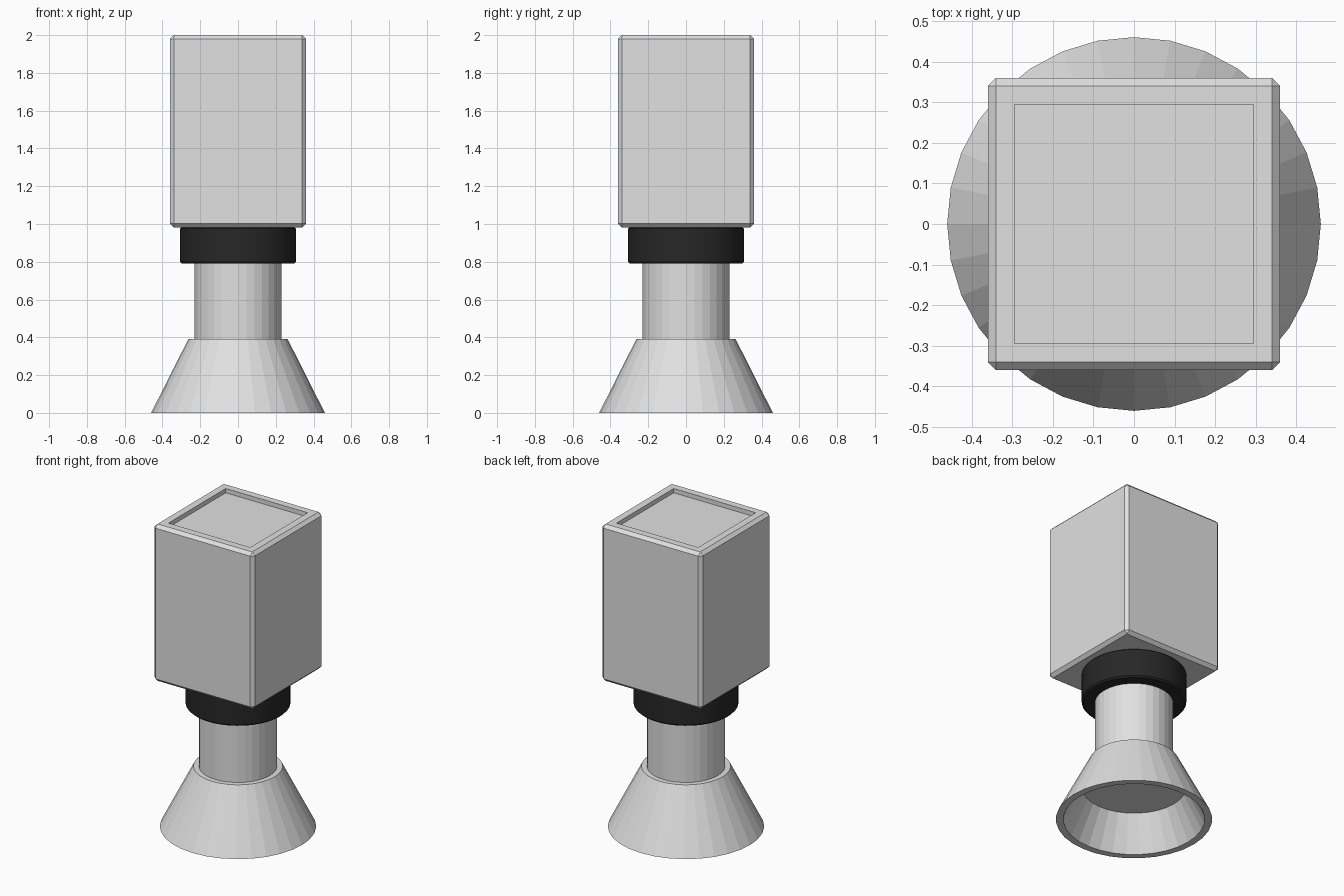
import bpy, bmesh, math

if "Cube" in bpy.data.objects:
    bpy.data.objects.remove(bpy.data.objects["Cube"])


def material(name, rgb):
    m = bpy.data.materials.new(name)
    m.diffuse_color = (*rgb, 1)
    m.use_nodes = True
    m.node_tree.nodes["Principled BSDF"].inputs["Base Color"].default_value = m.diffuse_color
    return m


grey = material("light_grey", (0.75, 0.75, 0.75))
black = material("soft_black", (0.02, 0.02, 0.02))


def finish(name, bm, mat):
    bmesh.ops.recalc_face_normals(bm, faces=bm.faces[:])
    mesh = bpy.data.meshes.new(name)
    bm.to_mesh(mesh)
    bm.free()
    mesh.materials.append(mat)
    ob = bpy.data.objects.new(name, mesh)
    bpy.context.collection.objects.link(ob)
    return ob


def lathe(name, profile, sides, mat):
    """Turn an (r, z) profile around z and cap both ends."""
    bm = bmesh.new()
    rings = []
    for r, z in profile:
        rings.append([bm.verts.new((r * math.cos(2 * math.pi * i / sides),
                                    r * math.sin(2 * math.pi * i / sides), z))
                      for i in range(sides)])
    for a, b in zip(rings, rings[1:]):
        for i in range(sides):
            j = (i + 1) % sides
            bm.faces.new((a[i], a[j], b[j], b[i]))
    bm.faces.new(rings[0])
    bm.faces.new(rings[-1])
    return finish(name, bm, mat)


# Hollow flared foot, with its ceiling inside
lathe("flared_foot", [(0.307, 0.218), (0.416, 0), (0.46, 0), (0.263, 0.39)], 32, grey)

# Neck
lathe("neck", [(0.23, 0.38), (0.23, 0.80)], 32, grey)

# Dark collar with softened edges
collar = lathe("collar", [(0.298, 0.79), (0.308, 0.80), (0.308, 0.975), (0.298, 0.985)], 64, black)
bpy.context.view_layer.objects.active = collar
collar.select_set(True)
bpy.ops.object.shade_smooth_by_angle(angle=math.radians(30))

# Square body: chamfered box with a shallow square recess on top
bm = bmesh.new()
bmesh.ops.create_cube(bm, size=1)
for v in bm.verts:
    v.co = (v.co.x * 0.72, v.co.y * 0.72, 1.491 + v.co.z * 1.018)
bmesh.ops.bevel(bm, geom=bm.edges[:], offset=0.02, segments=1, affect='EDGES')
bm.normal_update()
top = max(bm.faces, key=lambda f: f.calc_center_median().z)
bmesh.ops.inset_region(bm, faces=[top], thickness=0.34 - 0.275)
wall = bmesh.ops.extrude_discrete_faces(bm, faces=[top])
for v in wall["faces"][0].verts:
    v.co.z -= 0.028
finish("square_body", bm, grey)
